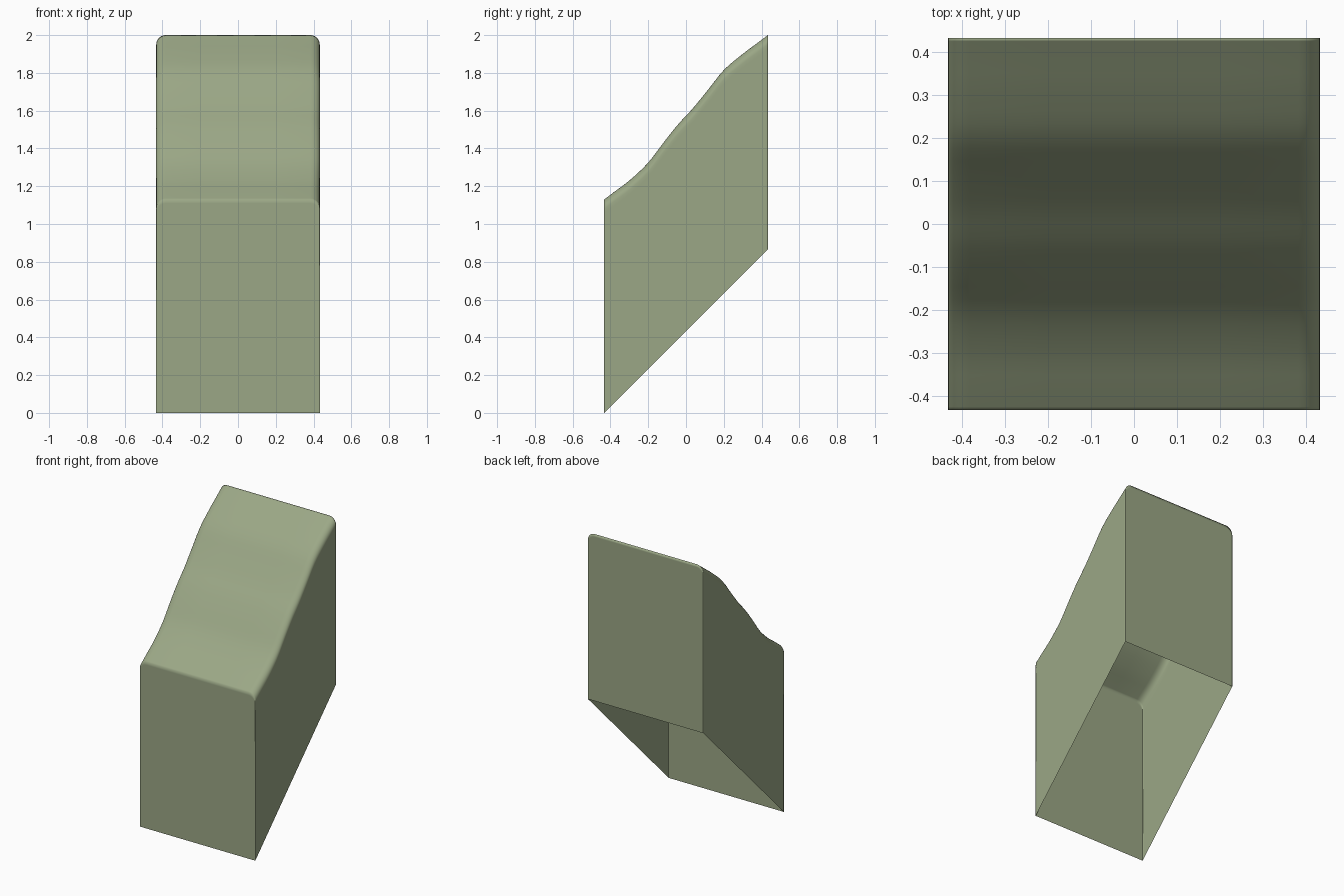
import bpy, bmesh, math
from mathutils import Vector

cube = bpy.data.objects.get("Cube")
if cube:
    bpy.data.objects.remove(cube, do_unlink=True)

HALF = 0.433      # half width and half depth
ROUND = 0.05      # rounding of the two long top edges
HOLD = 0.008      # distance of support loops from the edges

# Side profile of the wavy sloping top: (y, z)
PROFILE = [(-0.433, 1.13), (-0.38, 1.17), (-0.3, 1.23), (-0.2, 1.325),
           (-0.12, 1.43), (-0.04, 1.53), (0.03, 1.605), (0.12, 1.715),
           (0.2, 1.815), (0.3, 1.9), (0.38, 1.96), (0.433, 2.0)]


def top_height(y):
    """Smooth cubic interpolation of the profile."""
    n = len(PROFILE)

    def slope(k):
        a, b = PROFILE[max(k - 1, 0)], PROFILE[min(k + 1, n - 1)]
        return (b[1] - a[1]) / (b[0] - a[0])

    i = max(k for k in range(n - 1) if k == 0 or PROFILE[k][0] <= y)
    (y0, z0), (y1, z1) = PROFILE[i], PROFILE[i + 1]
    h = y1 - y0
    t = (y - y0) / h
    s = t * t * (3 - 2 * t)
    return (z0 + (z1 - z0) * s + h * slope(i) * t * (1 - t) ** 2
            - h * slope(i + 1) * t * t * (1 - t))


def side_drop(x):
    """Quarter-round fall of the top towards its left and right edges."""
    d = max(0, abs(x) - (HALF - ROUND))
    return ROUND - math.sqrt(max(0, ROUND * ROUND - d * d))


# Column and row positions, denser near the rounded edges
arc = [HALF - ROUND + ROUND * math.sin(math.radians(a)) for a in range(0, 91, 15)]
xs = [-x for x in reversed(arc)] + [-0.2, 0, 0.2] + arc
inner = [-0.38 + 0.76 * k / 26 for k in range(27)]
ys = [-HALF, HOLD - HALF] + inner + [HALF - HOLD, HALF]

bm = bmesh.new()

# Top surface
grid = [[bm.verts.new((x, y, top_height(y) - side_drop(x))) for x in xs] for y in ys]
for low, high in zip(grid, grid[1:]):
    for i in range(len(xs) - 1):
        bm.faces.new((low[i], low[i + 1], high[i + 1], high[i]))

# Four walls below the rim, cut off at a slant and left open underneath
rim = (grid[0] + [row[-1] for row in grid[1:]]
       + grid[-1][-2::-1] + [row[0] for row in grid[-2:0:-1]])
support = [bm.verts.new(v.co - Vector((0, 0, 0.02))) for v in rim]
foot = [bm.verts.new((v.co.x, v.co.y, v.co.y + HALF)) for v in rim]
for upper, lower in ((rim, support), (support, foot)):
    for i in range(len(rim)):
        j = (i + 1) % len(rim)
        bm.faces.new((upper[i], lower[i], lower[j], upper[j]))

for face in bm.faces:
    face.smooth = True
mesh = bpy.data.meshes.new("sloped_cap")
bm.to_mesh(mesh)
bm.free()

# Sage green
green = bpy.data.materials.new("sage_green")
green.use_nodes = True
color = (0.33, 0.39, 0.24, 1)
green.diffuse_color = color
green.node_tree.nodes["Principled BSDF"].inputs["Base Color"].default_value = color
mesh.materials.append(green)

cap = bpy.data.objects.new("sloped_cap", mesh)
bpy.context.collection.objects.link(cap)
